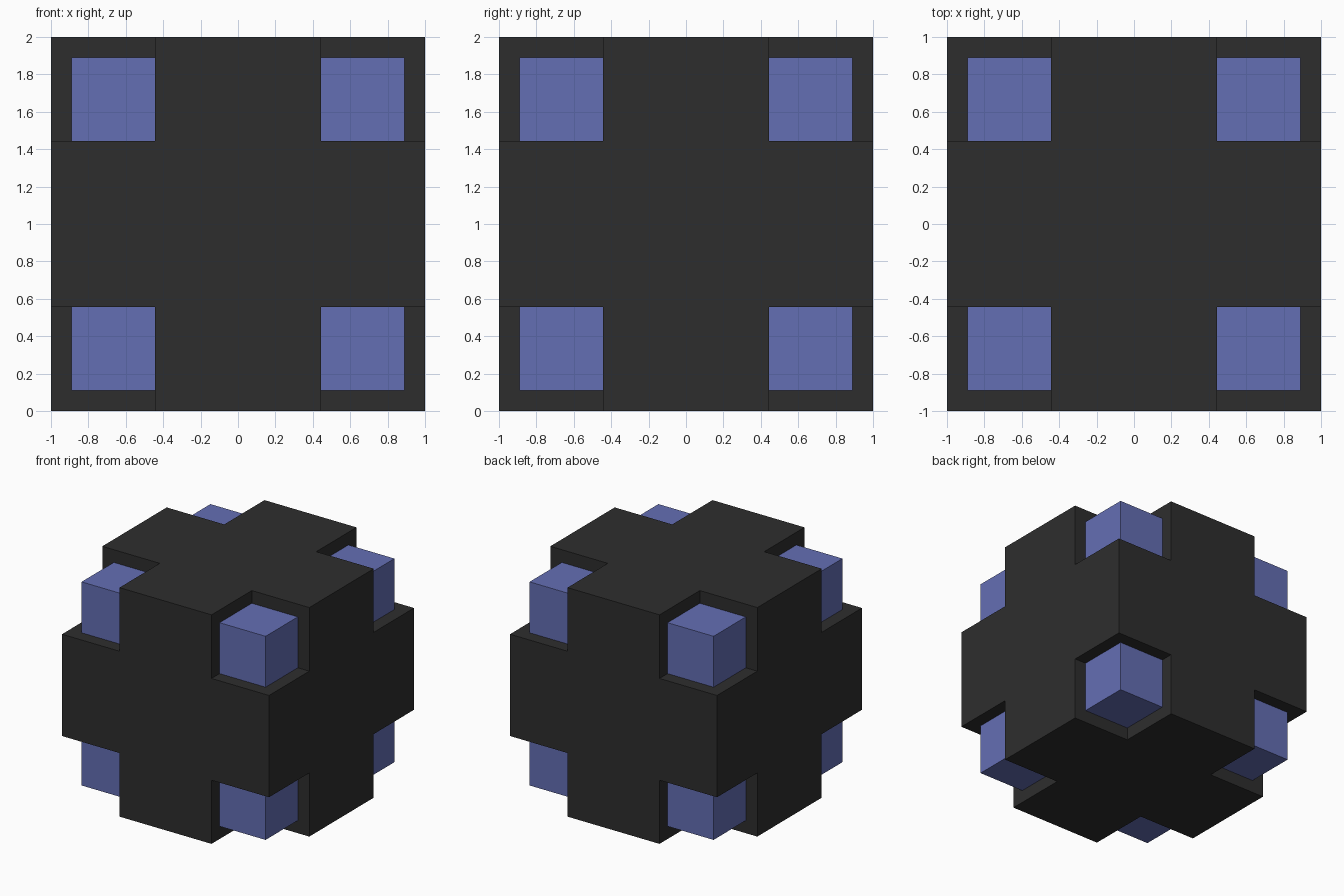
import bpy, bmesh
from itertools import product
from mathutils import Vector

if "Cube" in bpy.data.objects:
    bpy.data.objects.remove(bpy.data.objects["Cube"])

IN, OUT = 4 / 9, 8 / 9      # notch edge and outer side of the corner cubes
CENTRE = Vector((0, 0, 1))


def material(name, rgb):
    m = bpy.data.materials.new(name)
    m.diffuse_color = (*rgb, 1)
    m.use_nodes = True
    m.node_tree.nodes["Principled BSDF"].inputs["Base Color"].default_value = m.diffuse_color
    return m


def make_object(name, bm, mat):
    mesh = bpy.data.meshes.new(name)
    bm.to_mesh(mesh)
    bm.free()
    mesh.materials.append(mat)
    ob = bpy.data.objects.new(name, mesh)
    bpy.context.collection.objects.link(ob)
    return ob


dark = material("dark grey", (0.027, 0.027, 0.027))
blue = material("slate blue", (0.127, 0.156, 0.456))

# Body: 3x3x3 cells without the eight corners, only the outer skin is kept
cuts = (-1, -IN, IN, 1)
cells = {c for c in product(range(3), repeat=3) if 1 in c}
bm = bmesh.new()
for c in cells:
    for axis, side in product(range(3), (0, 1)):
        n = list(c)
        n[axis] += 2 * side - 1
        if tuple(n) in cells:
            continue
        u, v = (axis + 1) % 3, (axis + 2) % 3
        quad = []
        for du, dv in ((0, 0), (1, 0), (1, 1), (0, 1)):
            p = list(c)
            p[axis] += side
            p[u] += du
            p[v] += dv
            quad.append(bm.verts.new(Vector([cuts[i] for i in p]) + CENTRE))
        bm.faces.new(quad if side else quad[::-1])
bmesh.ops.remove_doubles(bm, verts=bm.verts, dist=1e-4)
bmesh.ops.dissolve_limit(bm, angle_limit=0.01, verts=bm.verts, edges=bm.edges)
make_object("notched_body", bm, dark)

# One small cube sitting in each corner notch
for i, s in enumerate(product((-1, 1), repeat=3)):
    bm = bmesh.new()
    bmesh.ops.create_cube(bm, size=OUT - IN)
    bmesh.ops.translate(bm, verts=bm.verts, vec=Vector(s) * (IN + OUT) / 2 + CENTRE)
    make_object(f"corner_cube_{i + 1}", bm, blue)
